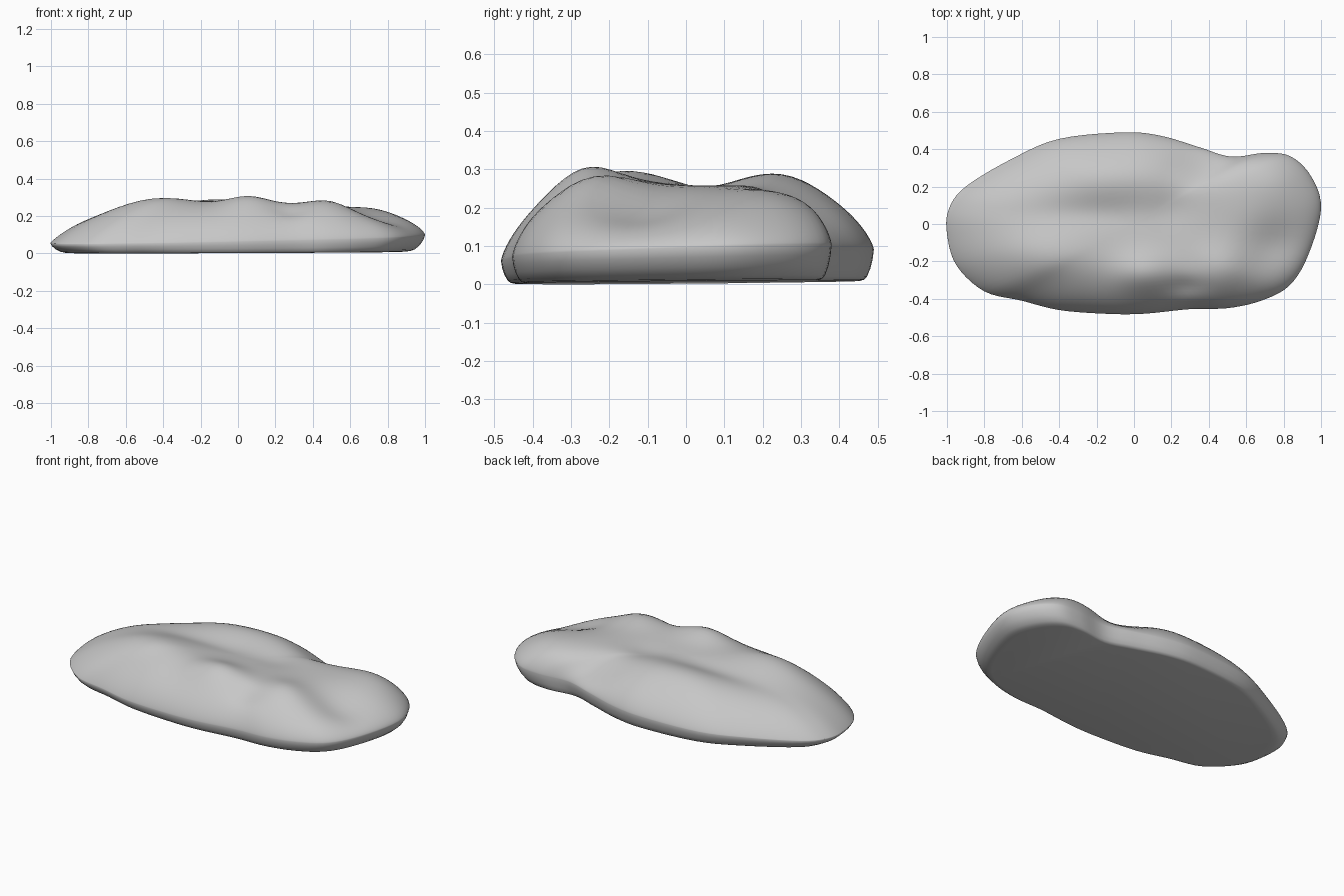
import bpy
import bmesh
import math
from mathutils import Vector

default_cube = bpy.data.objects.get("Cube")
if default_cube:
    bpy.data.objects.remove(default_cube, do_unlink=True)

# Plan outline, counter-clockwise from the left tip
OUTLINE = [(1, .08), (.95, .25), (.84, .36), (.7, .38), (.52, .36), (.35, .41),
           (.15, .47), (-.05, .49), (-.4, .455), (-.65, .35), (-.9, .2), (-.99, .08),
           (-1, -.05), (-.95, -.22), (-.8, -.36), (-.6, -.41), (-.4, -.46), (-.15, -.48),
           (.05, -.48), (.3, -.455), (.5, -.45), (.68, -.41), (.83, -.33), (.93, -.17)]

# Ridges and hollows on the top: centre x, centre y, spread x, spread y, height
BUMPS = [(-.46, -.18, .28, .15, .05),  # front ridge, low end
         (.06, -.27, .17, .12, .06),   # front ridge, peak
         (.48, -.25, .15, .14, .045),  # front ridge, far shoulder
         (-.12, .26, .36, .14, .038),  # back ridge
         (.78, .24, .17, .14, .03),    # back corner lobe
         (.78, -.12, .17, .13, -.055), # end hollow
         (.38, .35, .18, .12, -.055),  # back notch
         (.28, -.34, .1, .05, -.02),   # front gully
         (.2, .08, .1, .12, -.012),    # saddle
         (-.25, .06, .4, .08, -.015)]  # long valley
SUBSTEPS = 5
RINGS = 26


def smooth_loop(points):
    """Closed spline through the given points."""
    pts = [Vector(p) for p in points]
    count = len(pts)
    result = []
    for i in range(count):
        a, b, c, d = (pts[(i + k) % count] for k in (-1, 0, 1, 2))
        for step in range(SUBSTEPS):
            t = step / SUBSTEPS
            bend = (2 * a - 5 * b + 4 * c - d) * t * t
            twist = (3 * b - a - 3 * c + d) * t ** 3
            result.append((2 * b + (c - a) * t + bend + twist) / 2)
    return result


def crown(x, y):
    """Height of the top before it falls off to the rim."""
    height = .265
    for cx, cy, sx, sy, amount in BUMPS:
        height += amount * math.exp(-((x - cx) / sx) ** 2 - ((y - cy) / sy) ** 2)
    return height


def rim_height(p):
    return .08 + .02 * p.x + .03 * p.y


def ground(x, y):
    return .009 + .004 * x + .008 * y


def top_point(p, f):
    x, y = p * f
    rim = rim_height(p)
    falloff = max(0, 1 - f ** 4) ** (.75 - .13 * p.x + .06 * p.x ** 2)
    return Vector((x, y, rim + (crown(x, y) - rim) * falloff))


def under_point(p, inset, lift):
    x, y = p * (1 - inset * (1 + p.x ** 2 * .5))
    low = ground(x, y)
    return Vector((x, y, low + (rim_height(p) - low) * lift))


def bridge(bm, upper, lower):
    count = len(upper)
    for i in range(count):
        j = (i + 1) % count
        bm.faces.new((upper[i], lower[i], lower[j], upper[j]))


outline = smooth_loop(OUTLINE)
bm = bmesh.new()

# Top surface: rings from the middle out to the rim
centre = bm.verts.new((0, 0, crown(0, 0)))
rings = []
for r in range(1, RINGS + 1):
    f = math.sin(r / RINGS * math.pi / 2)
    rings.append([bm.verts.new(top_point(p, f)) for p in outline])

# Rounded lower edge
for inset, lift in ((.006, .7), (.018, .4), (.036, .14), (.052, .04), (.075, 0)):
    rings.append([bm.verts.new(under_point(p, inset, lift)) for p in outline])

for upper, lower in zip(rings, rings[1:]):
    bridge(bm, upper, lower)
for i, vert in enumerate(rings[0]):
    bm.faces.new((centre, vert, rings[0][(i + 1) % len(outline)]))

# Flat underside
bm.faces.new(list(reversed(rings[-1])))
bmesh.ops.recalc_face_normals(bm, faces=bm.faces)
lowest = min(v.co.z for v in bm.verts)
bmesh.ops.translate(bm, verts=bm.verts, vec=(0, 0, -lowest))

mesh = bpy.data.meshes.new("flat_rock")
bm.to_mesh(mesh)
bm.free()
rock = bpy.data.objects.new("flat_rock", mesh)
bpy.context.collection.objects.link(rock)

# Stone colour
stone = bpy.data.materials.new("stone_grey")
stone.use_nodes = True
grey = (.57, .57, .57, 1)
stone.diffuse_color = grey
stone.node_tree.nodes["Principled BSDF"].inputs["Base Color"].default_value = grey
mesh.materials.append(stone)

bpy.ops.object.select_all(action='DESELECT')
rock.select_set(True)
bpy.context.view_layer.objects.active = rock
bpy.ops.object.shade_smooth_by_angle(angle=math.radians(75))
